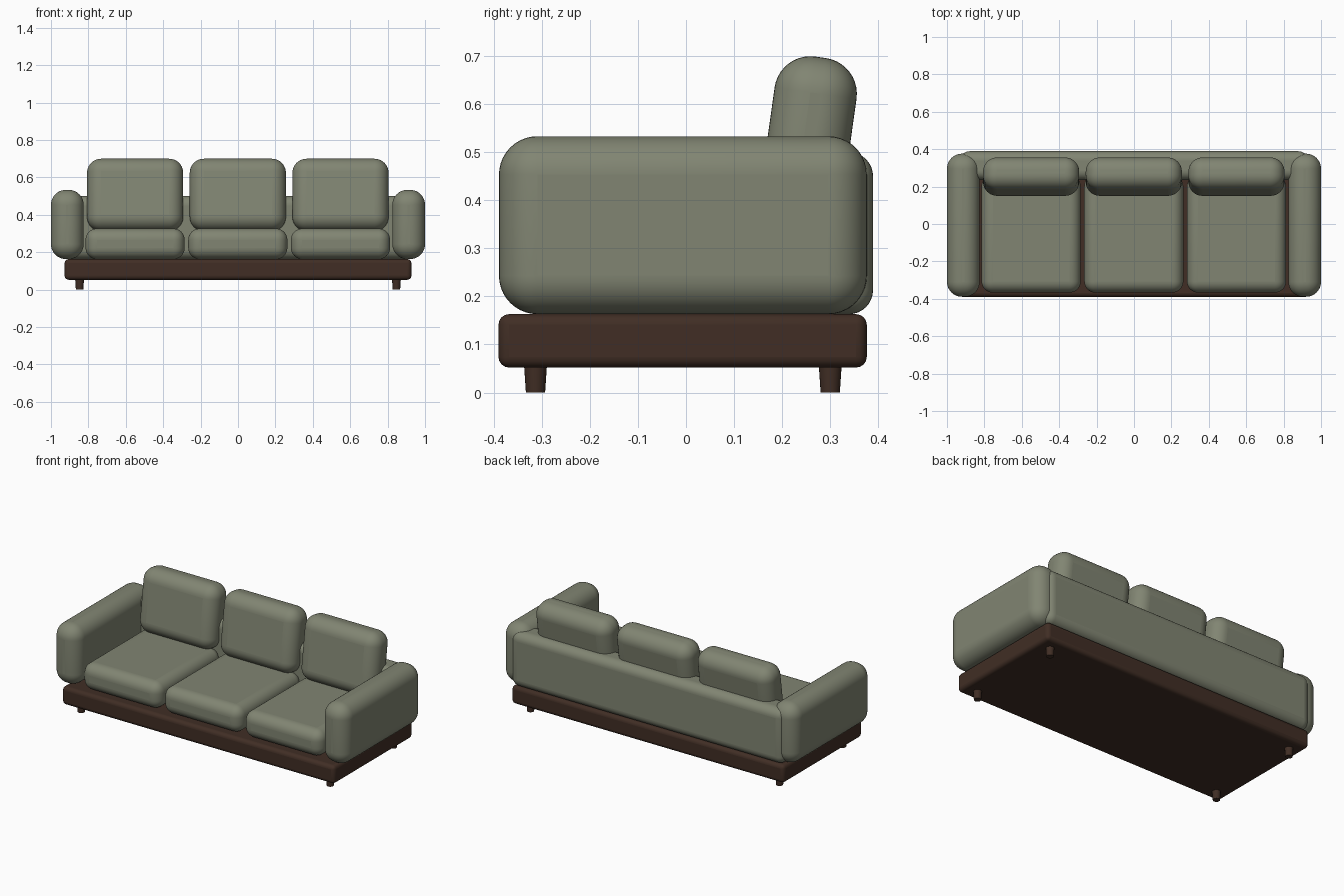
import bpy, math

if "Cube" in bpy.data.objects:
    bpy.data.objects.remove(bpy.data.objects["Cube"])


def material(name, color):
    m = bpy.data.materials.new(name)
    m.diffuse_color = (*color, 1)
    m.use_nodes = True
    m.node_tree.nodes["Principled BSDF"].inputs["Base Color"].default_value = m.diffuse_color
    return m


fabric = material("fabric", (0.22, 0.235, 0.17))
wood = material("dark_wood", (0.052, 0.027, 0.018))


def soft_box(name, lo, hi, radius, mat, segments=8, tilt=0):
    """Rounded box between two corners, optionally leaning back about x."""
    centre = [(a + b) / 2 for a, b in zip(lo, hi)]
    size = [b - a for a, b in zip(lo, hi)]
    bpy.ops.mesh.primitive_cube_add(size=1, location=centre)
    ob = bpy.context.object
    ob.name = name
    ob.scale = size
    bpy.ops.object.transform_apply(location=False, rotation=False, scale=True)
    ob.rotation_euler.x = tilt
    bev = ob.modifiers.new("round", 'BEVEL')
    bev.width = radius
    bev.segments = segments
    bev.limit_method = 'NONE'
    ob.data.materials.append(mat)
    bpy.ops.object.shade_smooth_by_angle(angle=math.radians(40))
    return ob


# Wooden plinth
soft_box("base", (-0.927, -0.39, 0.052), (0.927, 0.376, 0.163), 0.022, wood, 4)

# Tapered legs
for side, x in (("left", -0.847), ("right", 0.847)):
    for end, y in (("front", -0.313), ("back", 0.3)):
        bpy.ops.mesh.primitive_cone_add(vertices=24, radius1=0.02, radius2=0.024,
                                        depth=0.06, location=(x, y, 0.03))
        leg = bpy.context.object
        leg.name = f"{end}_leg_{side}"
        leg.data.materials.append(wood)
        bpy.ops.object.shade_smooth_by_angle(angle=math.radians(40))

# Arms
for side, s in (("left", -1), ("right", 1)):
    x0, x1 = sorted((s * 0.825, s * 1.0))
    soft_box(f"arm_{side}", (x0, -0.389, 0.163), (x1, 0.376, 0.533), 0.08, fabric, 10)

# Backrest
soft_box("backrest", (-0.93, 0.235, 0.163), (0.93, 0.389, 0.5), 0.05, fabric)

# Seat and back cushions
for i, x in enumerate((-0.55, -0.001, 0.548), 1):
    soft_box(f"seat_cushion_{i}", (x - 0.265, -0.367, 0.163),
             (x + 0.265, 0.26, 0.326), 0.06, fabric)
    soft_box(f"back_cushion_{i}", (x - 0.257, 0.167, 0.312),
             (x + 0.257, 0.339, 0.699), 0.075, fabric, 10, tilt=math.radians(-8))
